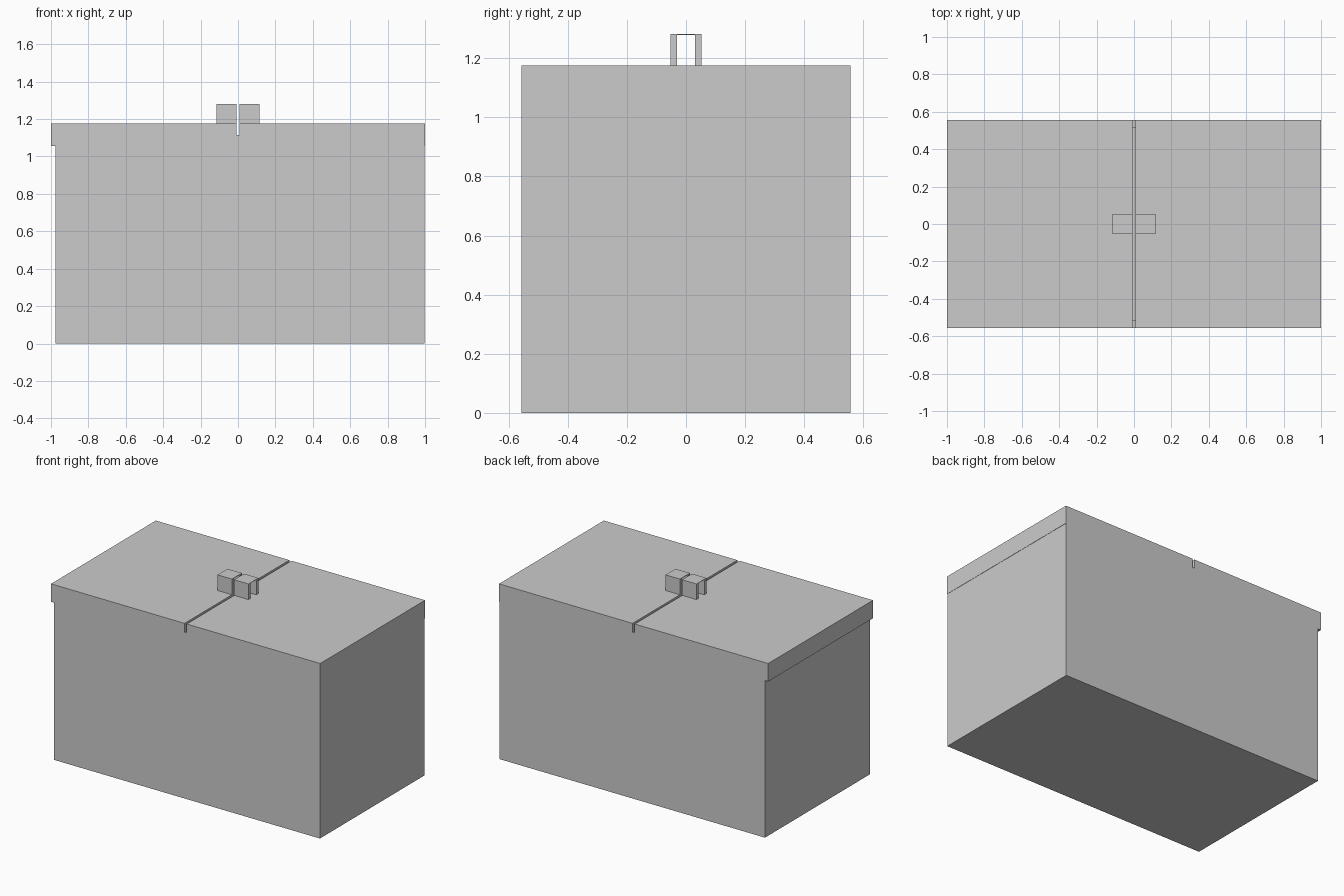
import bpy, bmesh

if "Cube" in bpy.data.objects:
    bpy.data.objects.remove(bpy.data.objects["Cube"])

HALF_Y = 0.556      # half depth of the chest
WALL = 0.055        # wall thickness
TOP, RIM, LIP = 1.176, 1.116, 1.055
GAP = 0.008         # half width of the slot between the lids


def prism(name, profile, axis, a, b):
    """Extrude a 2D profile along axis: 'y' takes (x, z), 'x' takes (y, z)."""
    bm = bmesh.new()
    place = (lambda u, v, t: (u, t, v)) if axis == 'y' else (lambda u, v, t: (t, u, v))
    face = bm.faces.new([bm.verts.new(place(u, v, a)) for u, v in profile])
    ext = bmesh.ops.extrude_face_region(bm, geom=[face])
    moved = [g for g in ext['geom'] if isinstance(g, bmesh.types.BMVert)]
    step = (0, b - a, 0) if axis == 'y' else (b - a, 0, 0)
    bmesh.ops.translate(bm, verts=moved, vec=step)
    bmesh.ops.recalc_face_normals(bm, faces=bm.faces[:])
    mesh = bpy.data.meshes.new(name)
    bm.to_mesh(mesh)
    bm.free()
    obj = bpy.data.objects.new(name, mesh)
    bpy.context.collection.objects.link(obj)
    return obj


# Open chest body: solid block with its top face inset and pushed down
X0, X1 = -0.976, 0.998
body = prism("chest_body", [(X0, 0), (X1, 0), (X1, RIM), (X0, RIM)], 'y', -HALF_Y, HALF_Y)
bm = bmesh.new()
bm.from_mesh(body.data)
bm.faces.ensure_lookup_table()
top = max(bm.faces, key=lambda f: f.calc_center_median().z)
bmesh.ops.inset_region(bm, faces=[top], thickness=WALL)
well = bmesh.ops.extrude_discrete_faces(bm, faces=[top])['faces'][0]
bmesh.ops.translate(bm, verts=well.verts[:], vec=(0, 0, WALL - RIM))
bm.to_mesh(body.data)
bm.free()

# Two lids, each with a lip folded over its end, and a bridge-shaped handle
for side, s, edge in (("left", -1, X0), ("right", 1, X1)):
    prism(side + "_lid",
          [(s * GAP, RIM), (edge, RIM), (edge, LIP), (s, LIP), (s, TOP), (s * GAP, TOP)],
          'y', -HALF_Y, HALF_Y)
    w, i, h = 0.053, 0.03, 1.281
    prism(side + "_handle",
          [(-w, TOP), (-i, TOP), (-i, h - 0.002), (i, h - 0.002),
           (i, TOP), (w, TOP), (w, h), (-w, h)],
          'x', s * GAP, s * 0.115)
